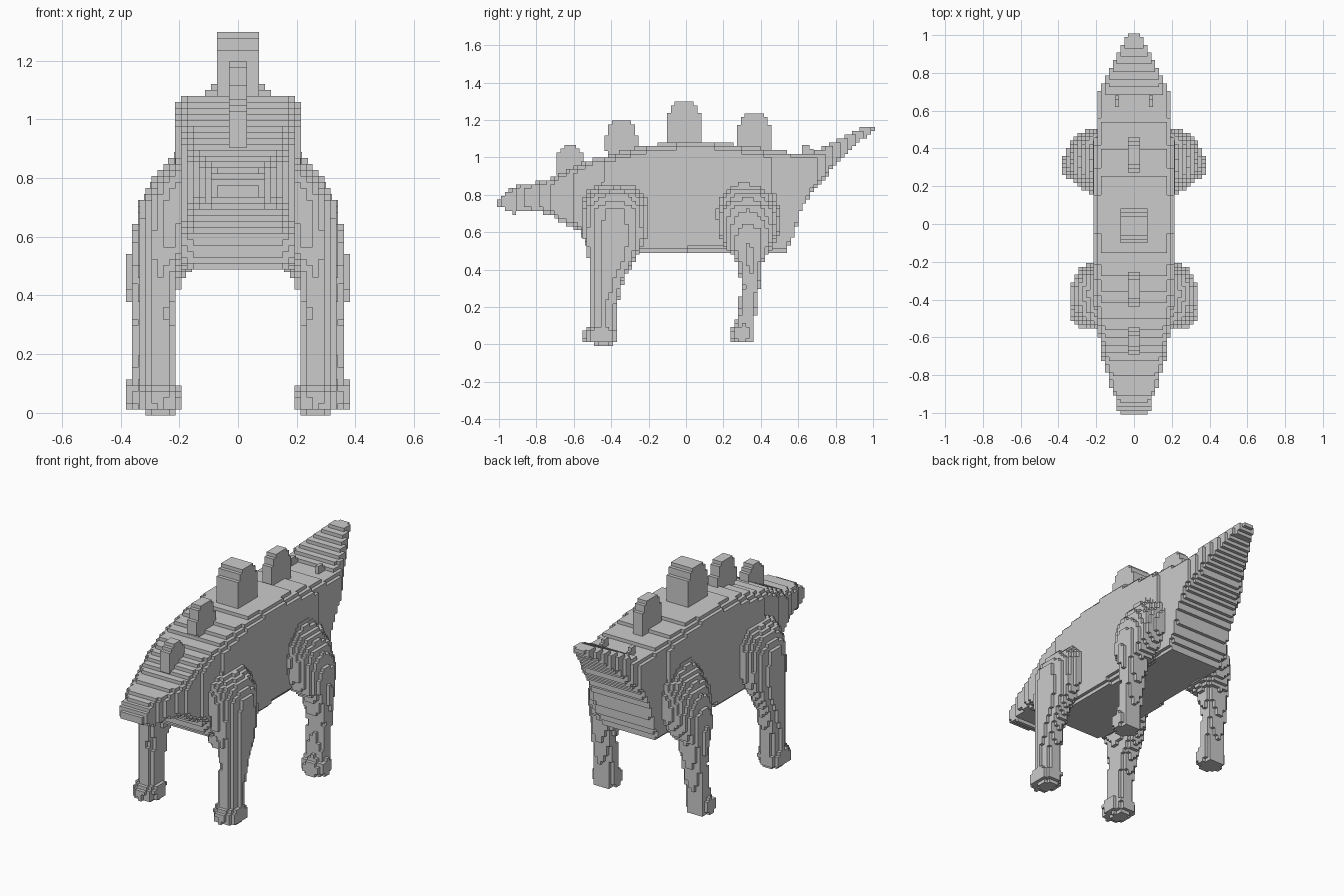
import bpy, bmesh, math

CELL = 0.0204  # size of one block


def finish(name, bm, mirror=False):
    """Turn a bmesh into an object made of small blocks."""
    bmesh.ops.recalc_face_normals(bm, faces=bm.faces)
    size = max(max(v.co[i] for v in bm.verts) - min(v.co[i] for v in bm.verts) for i in range(3))
    mesh = bpy.data.meshes.new(name)
    bm.to_mesh(mesh)
    bm.free()
    obj = bpy.data.objects.new(name, mesh)
    bpy.context.collection.objects.link(obj)
    depth = math.ceil(math.log2(size / CELL / 0.98))
    rem = obj.modifiers.new("blocks", 'REMESH')
    rem.mode = 'BLOCKS'
    rem.octree_depth = depth
    rem.scale = size / (CELL * 2 ** depth)
    rem.use_remove_disconnected = False
    if mirror:
        obj.modifiers.new("mirror", 'MIRROR').use_mirror_merge = False
    return obj


def loft(rings):
    """Skin a list of closed rings and cap both ends."""
    bm = bmesh.new()
    rows = [[bm.verts.new(p) for p in ring] for ring in rings]
    n = len(rows[0])
    for a, b in zip(rows, rows[1:]):
        for i in range(n):
            j = (i + 1) % n
            bm.faces.new((a[i], a[j], b[j], b[i]))
    bm.faces.new(rows[0])
    bm.faces.new(rows[-1])
    return bm


def box_ring(y, w, lo, hi, c):
    return [(-w + c, y, lo), (w - c, y, lo), (w, y, lo + c), (w, y, hi - c),
            (w - c, y, hi), (-w + c, y, hi), (-w, y, hi - c), (-w, y, lo + c)]


def leg(name, sections):
    rings = []
    for z, x, y, rx, ry in sections:
        rings.append([(x + rx * math.cos(t * math.tau / 16), y + ry * math.sin(t * math.tau / 16), z)
                      for t in range(16)])
    return finish(name, loft(rings), mirror=True)


def plate(name, y, half, base, top, thick):
    """Round-topped back plate, extruded sideways."""
    h = top - base
    prof = [(-0.8, 0), (-1, 0.35), (-0.98, 0.62), (-0.78, 0.86), (-0.4, 1),
            (0.4, 1), (0.78, 0.86), (0.98, 0.62), (1, 0.35), (0.8, 0)]
    rings = [[(x, y + half * u, base + h * v) for u, v in prof] for x in (-thick, thick)]
    return finish(name, loft(rings))


# head, trunk and tail: y, half width, bottom, top, corner cut
body = [
    (-1.00, 0.075, 0.73, 0.78, 0.010), (-0.97, 0.09, 0.725, 0.80, 0.012),
    (-0.92, 0.10, 0.69, 0.84, 0.02), (-0.89, 0.115, 0.71, 0.85, 0.02),
    (-0.80, 0.14, 0.71, 0.865, 0.025), (-0.72, 0.165, 0.695, 0.89, 0.03),
    (-0.66, 0.175, 0.65, 0.92, 0.03), (-0.57, 0.19, 0.61, 0.965, 0.035),
    (-0.51, 0.20, 0.50, 0.985, 0.04), (-0.35, 0.21, 0.48, 1.03, 0.04),
    (-0.20, 0.21, 0.48, 1.065, 0.04), (0.0, 0.21, 0.485, 1.09, 0.04),
    (0.15, 0.21, 0.49, 1.085, 0.04), (0.35, 0.21, 0.49, 1.055, 0.04),
    (0.53, 0.20, 0.49, 1.03, 0.035), (0.57, 0.20, 0.56, 1.02, 0.03),
    (0.62, 0.20, 0.73, 1.02, 0.03), (0.69, 0.19, 0.83, 1.03, 0.03),
    (0.80, 0.135, 0.96, 1.085, 0.025), (0.90, 0.09, 1.06, 1.135, 0.015),
    (0.97, 0.055, 1.12, 1.165, 0.01), (1.00, 0.035, 1.145, 1.17, 0.005)]
finish("body", loft([box_ring(*s) for s in body]))

# front legs: z, centre x, centre y, radius x, radius y
leg("front_legs", [
    (0.0, 0.27, -0.44, 0.045, 0.05), (0.02, 0.27, -0.455, 0.075, 0.09),
    (0.07, 0.265, -0.455, 0.08, 0.095), (0.10, 0.265, -0.445, 0.062, 0.07),
    (0.20, 0.265, -0.44, 0.06, 0.072), (0.35, 0.27, -0.42, 0.062, 0.09),
    (0.48, 0.265, -0.39, 0.07, 0.135), (0.58, 0.235, -0.38, 0.10, 0.17),
    (0.72, 0.22, -0.38, 0.11, 0.175), (0.80, 0.18, -0.375, 0.11, 0.17),
    (0.86, 0.14, -0.37, 0.08, 0.14)])

# back legs
leg("back_legs", [
    (0.02, 0.31, 0.305, 0.065, 0.06), (0.04, 0.31, 0.30, 0.08, 0.07),
    (0.075, 0.31, 0.30, 0.08, 0.07), (0.11, 0.305, 0.315, 0.063, 0.05),
    (0.20, 0.30, 0.33, 0.063, 0.047), (0.32, 0.30, 0.345, 0.07, 0.05),
    (0.45, 0.29, 0.34, 0.085, 0.075), (0.52, 0.25, 0.335, 0.125, 0.13),
    (0.62, 0.215, 0.335, 0.145, 0.17), (0.72, 0.19, 0.33, 0.14, 0.175),
    (0.80, 0.16, 0.325, 0.12, 0.16), (0.88, 0.12, 0.31, 0.095, 0.11)])

# back plates
plate("neck_plate", -0.62, 0.07, 0.89, 1.06, 0.028)
plate("shoulder_plate", -0.345, 0.085, 0.97, 1.20, 0.04)
plate("middle_plate", -0.01, 0.10, 1.04, 1.29, 0.075)
plate("hip_plate", 0.365, 0.095, 1.01, 1.235, 0.028)

# small spikes at the tail root
spike = loft([box_ring(y, 0.02, 0.99, z, 0.002) for y, z in ((0.62, 1.08), (0.68, 1.05))])
bmesh.ops.translate(spike, verts=spike.verts, vec=(0.09, 0, 0))
finish("tail_spikes", spike, mirror=True)
